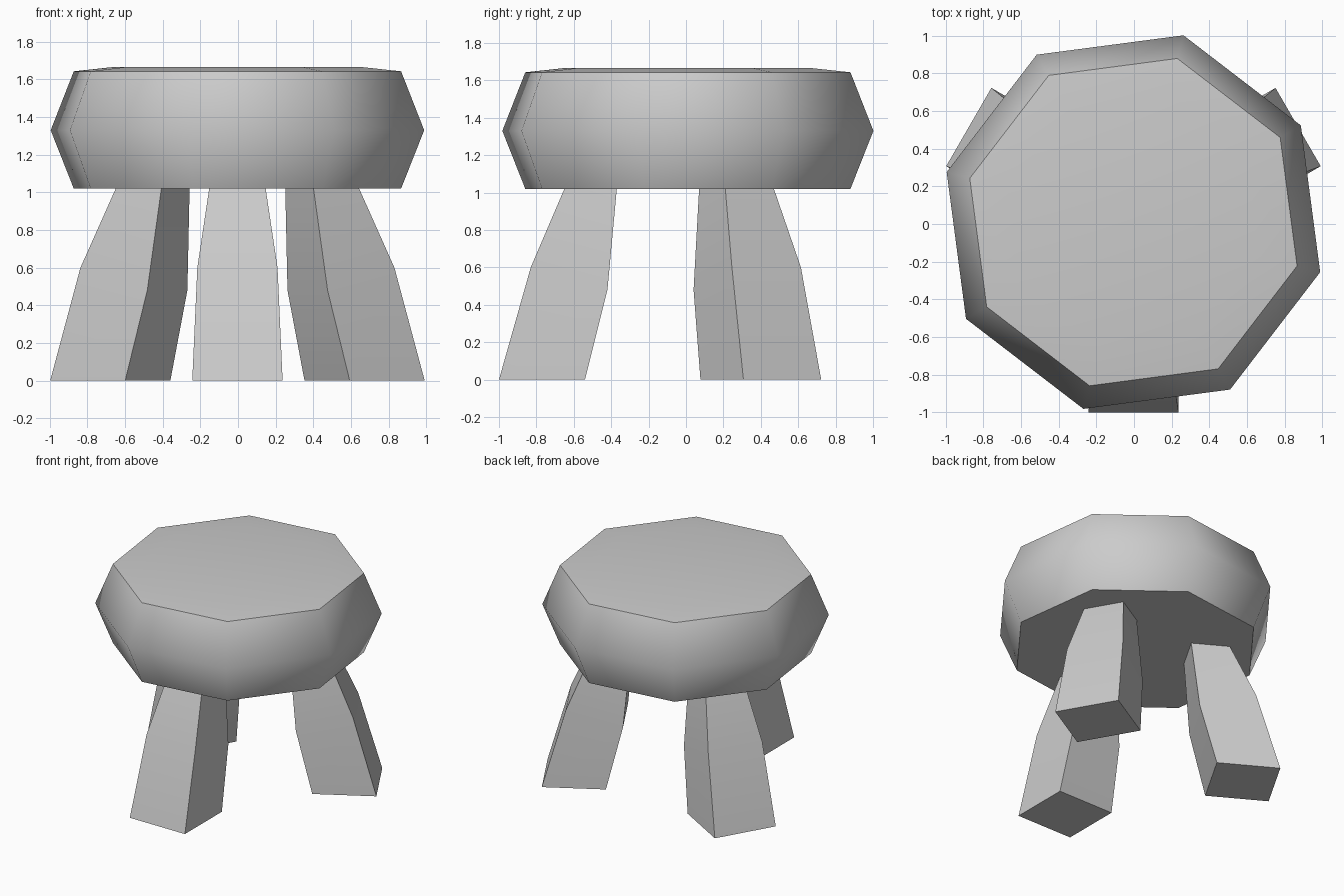
import bpy, bmesh, math
from mathutils import Matrix, Vector

cube = bpy.data.objects.get("Cube")
if cube:
    bpy.data.objects.remove(cube, do_unlink=True)

CENTRE = Vector((-0.003, 0.01, 0))

grey = bpy.data.materials.new("plain_grey")
grey.use_nodes = True
colour = (0.6, 0.6, 0.6, 1)
grey.diffuse_color = colour
grey.node_tree.nodes["Principled BSDF"].inputs["Base Color"].default_value = colour


def loft(name, rings, angle):
    """Join rings of points with quads, cap both ends, smooth below an angle."""
    bm = bmesh.new()
    loops = [[bm.verts.new(p) for p in ring] for ring in rings]
    for low, high in zip(loops, loops[1:]):
        for i in range(len(low)):
            j = (i + 1) % len(low)
            bm.faces.new((low[i], low[j], high[j], high[i]))
    bm.faces.new(loops[0][::-1])
    bm.faces.new(loops[-1])
    bmesh.ops.recalc_face_normals(bm, faces=bm.faces)
    mesh = bpy.data.meshes.new(name)
    bm.to_mesh(mesh)
    bm.free()
    mesh.materials.append(grey)
    obj = bpy.data.objects.new(name, mesh)
    bpy.context.collection.objects.link(obj)
    bpy.ops.object.select_all(action='DESELECT')
    obj.select_set(True)
    bpy.context.view_layer.objects.active = obj
    bpy.ops.object.shade_smooth_by_angle(angle=math.radians(angle))
    return obj


# Eight-sided seat with a bulging rim and slightly raised top
def octagon(radius, z):
    angles = [math.radians(30 + 45 * k) for k in range(8)]
    return [CENTRE + Vector((radius * math.cos(a), radius * math.sin(a), z)) for a in angles]


seat_profile = [(0.9, 1.02), (1.027, 1.33), (0.9, 1.643), (0.69, 1.665)]
loft("seat", [octagon(r, z) for r, z in seat_profile], 50)

# Three splayed legs: half width, outer radius and height, inner radius and height
sections = [(0.24, 1.01, 0, 0.55, 0),
            (0.213, 0.84, 0.6, 0.43, 0.48),
            (0.15, 0.66, 1.02, 0.38, 1.02),
            (0.135, 0.625, 1.1, 0.373, 1.1)]
for name, turn in (("front_leg", 0), ("back_left_leg", 120), ("back_right_leg", 240)):
    spin = Matrix.Rotation(math.radians(turn), 3, 'Z')
    rings = []
    for w, outer, z_out, inner, z_in in sections:
        corners = [(-w, -outer, z_out), (w, -outer, z_out), (w, -inner, z_in), (-w, -inner, z_in)]
        rings.append([CENTRE + spin @ Vector(c) for c in corners])
    loft(name, rings, 30)
